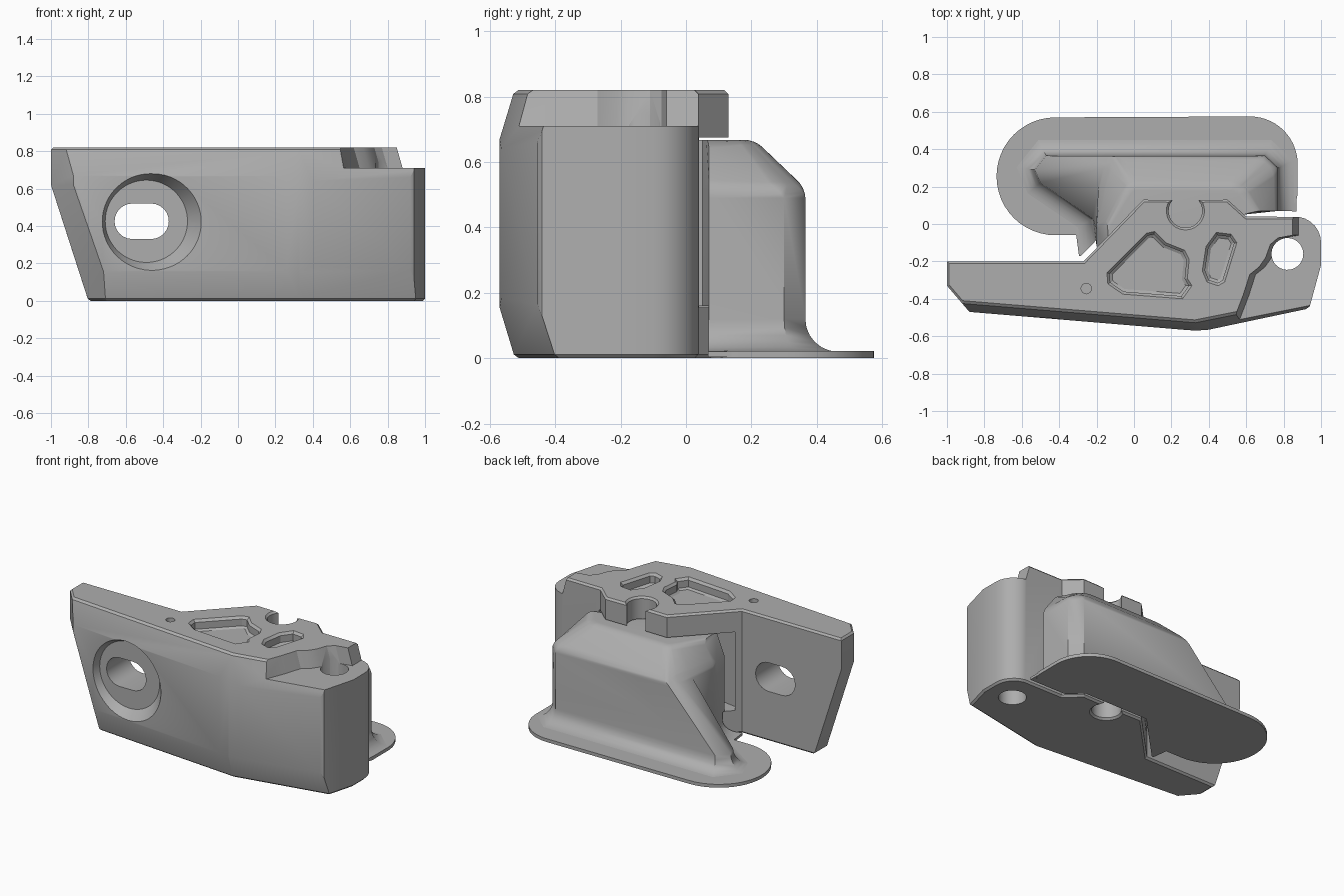
import bpy, bmesh
from math import cos, sin, pi, radians
from mathutils import Vector

if "Cube" in bpy.data.objects:
    bpy.data.objects.remove(bpy.data.objects["Cube"])

grey = bpy.data.materials.new("plain grey")
grey.use_nodes = True
colour = (0.42, 0.42, 0.42, 1)
grey.diffuse_color = colour
grey.node_tree.nodes["Principled BSDF"].inputs["Base Color"].default_value = colour


def arc(cx, cy, r, start, end, n=12):
    return [(cx + r * cos(radians(start + (end - start) * i / n)),
             cy + r * sin(radians(start + (end - start) * i / n))) for i in range(n + 1)]


def ring(points, z, dx=0):
    return [Vector((x + dx, y, z)) for x, y in points]


def offset(points, d):
    """Grow a closed polygon outward by d with mitred corners."""
    n = len(points)
    area = sum(points[i - 1][0] * points[i][1] - points[i][0] * points[i - 1][1] for i in range(n))
    side = 1 if area > 0 else -1
    out = []
    for i in range(n):
        a, b, c = (Vector(points[j % n]) for j in (i - 1, i, i + 1))
        u, v = (b - a).normalized(), (c - b).normalized()
        m = Vector((u.y + v.y, -u.x - v.x)).normalized() * side
        k = max(0.5, m.dot(Vector((u.y, -u.x)) * side))
        out.append(tuple(b + m * d / k))
    return out


def loft(rings):
    bm = bmesh.new()
    loops = [[bm.verts.new(p) for p in r] for r in rings]
    n = len(loops[0])
    for low, high in zip(loops, loops[1:]):
        for i in range(n):
            bm.faces.new((low[i - 1], low[i], high[i], high[i - 1]))
    bm.faces.new(loops[0])
    bm.faces.new(loops[-1])
    bmesh.ops.recalc_face_normals(bm, faces=bm.faces)
    return bm


def make(name, bm):
    mesh = bpy.data.meshes.new(name)
    bm.to_mesh(mesh)
    bm.free()
    mesh.materials.append(grey)
    obj = bpy.data.objects.new(name, mesh)
    bpy.context.collection.objects.link(obj)
    return obj


def apply(obj, mod):
    bpy.ops.object.select_all(action="DESELECT")
    obj.select_set(True)
    bpy.context.view_layer.objects.active = obj
    bpy.ops.object.modifier_apply(modifier=mod.name)


def cut(obj, rings):
    cutter = make("cutter", loft(rings))
    cutter.hide_render = True
    mod = obj.modifiers.new("cut", "BOOLEAN")
    mod.operation, mod.solver, mod.object = "DIFFERENCE", "EXACT", cutter
    apply(obj, mod)
    bpy.data.objects.remove(cutter)


def smooth(obj, angle):
    bpy.ops.object.select_all(action="DESELECT")
    obj.select_set(True)
    bpy.context.view_layer.objects.active = obj
    bpy.ops.object.shade_smooth_by_angle(angle=radians(angle))


# Bracket outline: wall, round notch, hinge end, sloped front
wall_side = [(-1, -.2), (-.27, -.2), (.05, .13)]
hinge_side = [(.5, .13), (.6, .04)] + arc(.86, -.1, .14, 80, 0, 6) + [
    (1, -.22), (.94, -.44), (.92, -.455), (.4, -.565), (.33, -.57), (.26, -.565), (-.88, -.47), (-1, -.33)]
outline = wall_side + arc(.275, .07, .09, 140, 400, 18) + hinge_side
bm = loft([ring(outline, 0), ring(outline, .82)])


def slice_off(point, normal):
    geom = bm.verts[:] + bm.edges[:] + bm.faces[:]
    res = bmesh.ops.bisect_plane(bm, geom=geom, plane_co=point, plane_no=normal, clear_outer=True)
    edges = [e for e in res["geom_cut"] if isinstance(e, bmesh.types.BMEdge)]
    bmesh.ops.contextual_create(bm, geom=edges)


# Raked left end and its corner
slice_off((-1, 0, .62), (-.62, 0, -.2))
a, b, c = Vector((-1, -.33, .62)), Vector((-.88, -.47, .62)), Vector((-.8, -.33, 0))
normal = (b - a).cross(c - a)
slice_off(a, normal if normal.x < 0 else -normal)
# Long chamfers along the two front faces
for a, b in (((-.88, -.47), (.33, -.57)), ((.33, -.57), (.93, -.45))):
    d = Vector((b[0] - a[0], b[1] - a[1])).normalized()
    for z, tilt in ((.67, .3), (.155, -.3)):
        slice_off((a[0], a[1], z), (d.y, -d.x, tilt))
# Fine chamfer round the top and bottom rims
rims = [e for e in bm.edges if all(v.co.z > .8199 for v in e.verts)
        or all(v.co.z < .0001 for v in e.verts)]
bmesh.ops.bevel(bm, geom=rims, offset=.012, segments=1, affect="EDGES")
bmesh.ops.recalc_face_normals(bm, faces=bm.faces)
bracket = make("bracket", bm)

# Open space between the top and bottom flanges
cavity = [(-.24, -.21), (.3, -.3), (.55, -.25), (.61, -.1), (.61, .3), (-.24, .3)]
cut(bracket, [ring(cavity, .155), ring(cavity, .675)])

# Stepped ledge round the hinge hole
ledge = [(.88, .2), (.88, -.06), (.8, -.075), (.76, -.11), (.735, -.18), (.7, -.23),
         (.65, -.27), (.615, -.38), (.565, -.51), (.55, -.7), (1.2, -.7), (1.2, .2)]
cut(bracket, [ring(ledge, .71), ring(ledge, .85, -.04)])

# Hinge hole and small locating hole
hole = arc(.82, -.16, .085, 0, 345, 31)
cut(bracket, [ring(hole, -.1), ring(hole, 1)])
pin = arc(-.255, -.345, .028, 0, 337, 15)
cut(bracket, [ring(pin, .76), ring(pin, 1)])

# Two recessed pockets with stepped sides
large = [(-.145, -.26), (.065, -.05), (.11, -.04), (.17, -.1), (.27, -.14), (.295, -.19),
         (.285, -.29), (.31, -.33), (.26, -.4), (-.06, -.375), (-.14, -.32)]
small = [(.44, -.045), (.52, -.055), (.55, -.1), (.485, -.31), (.45, -.33), (.39, -.31),
         (.365, -.25), (.385, -.12)]
for pocket in (large, small):
    inner = offset(pocket, -.014)
    floor = offset(pocket, -.028)
    cut(bracket, [ring(floor, .75), ring(inner, .76), ring(inner, .805),
                  ring(pocket, .82), ring(pocket, .9)])

# Conical recess and slot through the wall
def disc(cx, cz, r, y):
    return [Vector((x, y, z)) for x, z in arc(cx, cz, r, 0, 354, 59)]


cut(bracket, [disc(-.463, .42, .285, -.55), disc(-.49, .425, .22, -.435)])
slot = arc(-.565, .425, .095, 90, 270) + arc(-.465, .425, .095, -90, 90)
cut(bracket, [[Vector((x, y, z)) for x, z in slot] for y in (-.7, 0)])
smooth(bracket, 25)

# Clearance shape shared by the foot and the pad
clearance = offset(wall_side + hinge_side, .03)

# Thin foot plate
plate = (arc(-.42, .255, .315, 270, 90, 24) + arc(.62, .32, .255, 90, 0, 14)
         + arc(.785, .165, .09, 0, -90, 6) + [(.6, .075), (.3, -.06)])
foot = make("foot", loft([ring(plate, 0), ring(plate, .022)]))
cut(foot, [ring(clearance, -.1), ring(clearance, .16)])
smooth(foot, 30)

# Pad body: upright sides, raked left end, sloped crown
base = [(-.47, .365), (.7, .365), (.77, .3), (.77, .07), (.585, .05), (.52, -.1),
        (-.2, -.12), (-.22, .03), (-.5, .22), (-.53, .29)]
shoulder = [(-.1, .365), (.7, .365), (.77, .3), (.77, .07), (.585, .05), (.52, -.1),
            (-.2, -.12), (-.2, .0), (-.17, .2), (-.14, .3)]
crown = [(.0, .21), (.53, .21), (.58, .18), (.66, .07), (.585, .05), (.52, -.1),
         (-.14, -.12), (-.14, .02), (-.06, .15), (-.03, .19)]
flare = [ring(offset(base, .1 * (1 - sin(t * pi / 12))), .12 - .1 * cos(t * pi / 12))
         for t in range(6)]
bm = loft([ring(offset(base, .1), .004)] + flare
          + [ring(base, .12), ring(shoulder, .52), ring(crown, .668)])
crease = [e for e in bm.edges if len(e.link_faces) == 2 and e.calc_face_angle(0) > .25
          and all(v.co.z > .5 for v in e.verts) and any(v.co.y > .1 for v in e.verts)]
bmesh.ops.bevel(bm, geom=crease, offset=.035, segments=4, profile=.5, affect="EDGES",
                clamp_overlap=True)
pad = make("pad", bm)
cut(pad, [ring(clearance, -.1), ring(clearance, .16)])
smooth(pad, 40)
